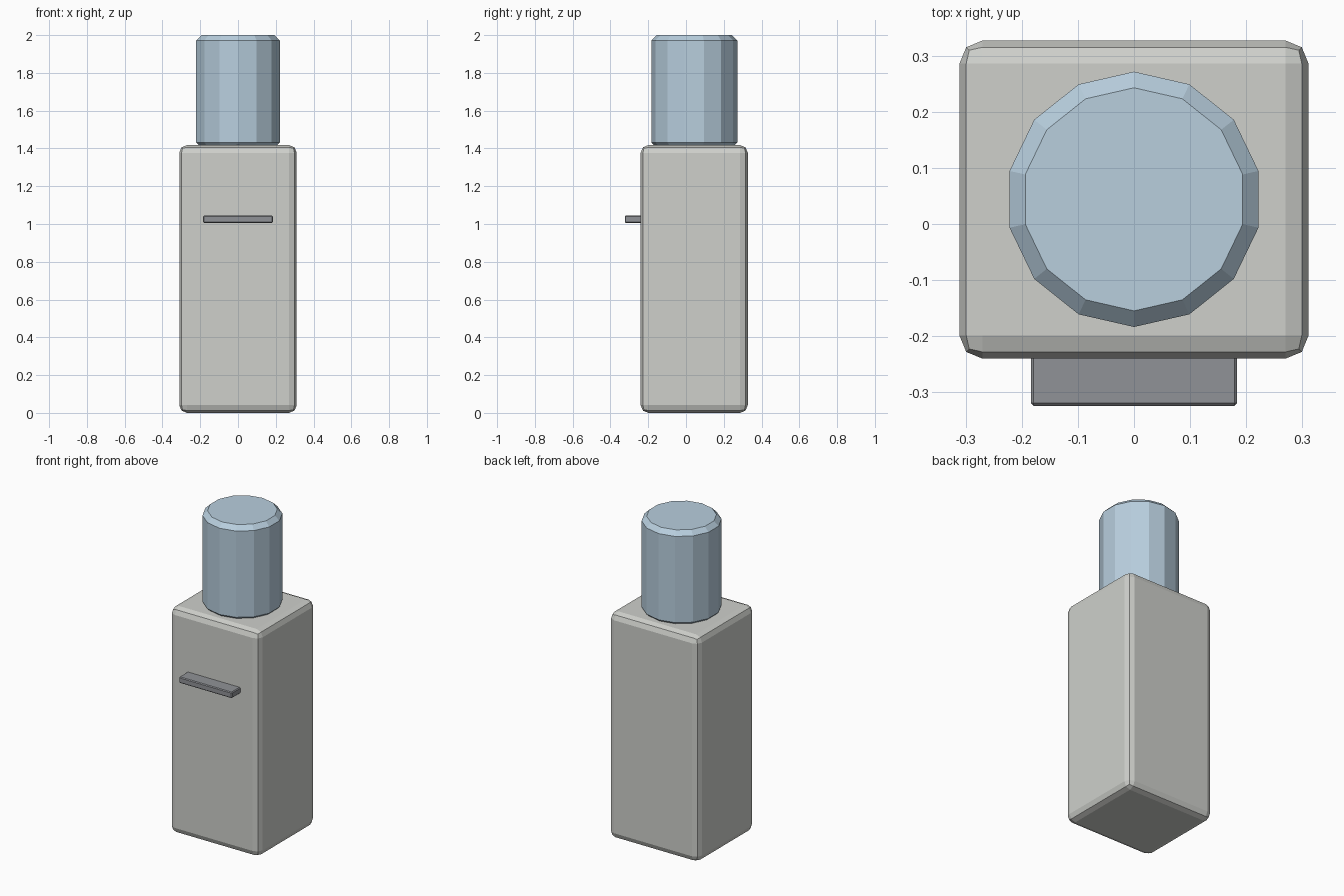
import bpy
from math import pi

if "Cube" in bpy.data.objects:
    bpy.data.objects.remove(bpy.data.objects["Cube"], do_unlink=True)


def material(name, rgb):
    m = bpy.data.materials.new(name)
    m.use_nodes = True
    m.diffuse_color = (*rgb, 1)
    m.node_tree.nodes["Principled BSDF"].inputs["Base Color"].default_value = (*rgb, 1)
    return m


def finish(name, mat, bevel, segments):
    """Name, colour and bevel the active object, with flat faces."""
    ob = bpy.context.object
    ob.name = name
    ob.data.materials.append(mat)
    bpy.ops.object.transform_apply(location=False, rotation=True, scale=True)
    mod = ob.modifiers.new("Bevel", 'BEVEL')
    mod.width = bevel
    mod.segments = segments
    mod.limit_method = 'ANGLE'
    mod.angle_limit = pi / 4
    bpy.ops.object.shade_flat()
    return ob


def box(name, lo, hi, mat, bevel, segments):
    centre = [(a + b) / 2 for a, b in zip(lo, hi)]
    bpy.ops.mesh.primitive_cube_add(size=1, location=centre)
    bpy.context.object.scale = [b - a for a, b in zip(lo, hi)]
    return finish(name, mat, bevel, segments)


casing = material("warm light grey", (0.62, 0.63, 0.60))
blue = material("pale blue", (0.48, 0.62, 0.73))
grey = material("mid grey", (0.28, 0.29, 0.31))

# Cabinet
box("cabinet", (-0.311, -0.24, 0), (0.311, 0.327, 1.418), casing, 0.041, 2)

# Drip tray on the front
box("drip_tray", (-0.184, -0.324, 1.006), (0.184, -0.2, 1.044), grey, 0.005, 1)

# Water bottle: 14 sides, a corner towards the front and back
bpy.ops.mesh.primitive_cylinder_add(vertices=14, radius=0.2275, depth=0.597,
                                    location=(0, 0.044, 1.7015))
finish("water_bottle", blue, 0.028, 1)
